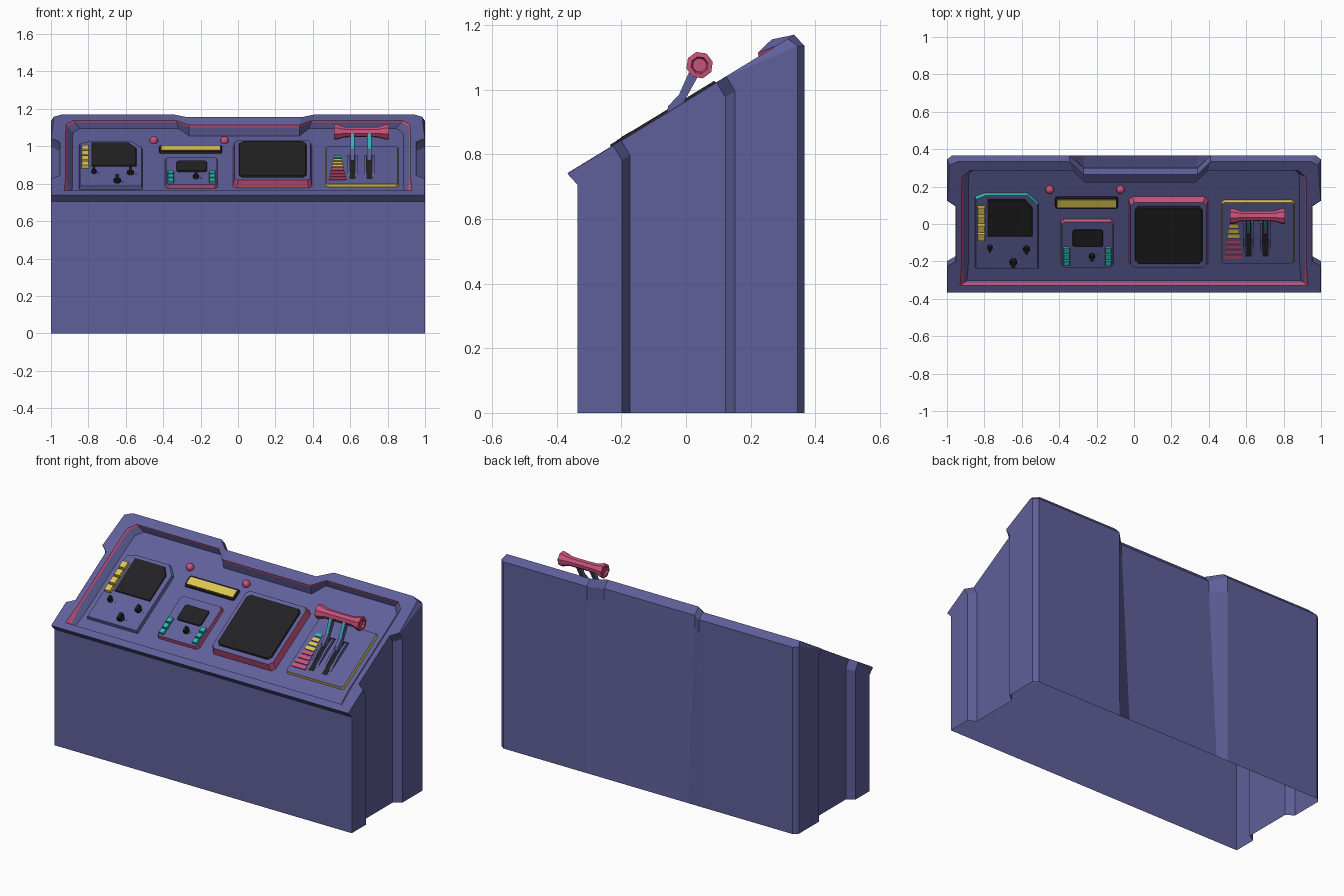
import bpy, bmesh, math
from mathutils import Vector, Matrix

if "Cube" in bpy.data.objects:
    bpy.data.objects.remove(bpy.data.objects["Cube"])

SL = 0.61                                   # slope of the desk top
TILT = math.atan(SL)
N = Vector((0, -math.sin(TILT), math.cos(TILT)))


def mat(name, rgb):
    m = bpy.data.materials.new(name)
    m.diffuse_color = (*rgb, 1)
    m.use_nodes = True
    m.node_tree.nodes["Principled BSDF"].inputs["Base Color"].default_value = m.diffuse_color
    return m


PURPLE = mat("purple", (0.115, 0.115, 0.325))
PINK = mat("pink", (0.58, 0.085, 0.2))
YELLOW = mat("yellow", (0.72, 0.56, 0.085))
TEAL = mat("teal", (0.03, 0.45, 0.45))
BLACK = mat("black", (0.016, 0.016, 0.017))


def finish(name, bm, mats, smooth=False):
    bmesh.ops.recalc_face_normals(bm, faces=bm.faces)
    me = bpy.data.meshes.new(name)
    bm.to_mesh(me)
    bm.free()
    for m in mats:
        me.materials.append(m)
    if smooth:
        me.shade_smooth()
        me.set_sharp_from_angle(angle=math.radians(40))
    ob = bpy.data.objects.new(name, me)
    bpy.context.collection.objects.link(ob)
    return ob


def top_z(y, d=0):
    return 0.74 + SL * (y + 0.367) + d


def P(x, y, w=0):
    """Point on the recessed floor, raised by w along its normal."""
    return Vector((x, y, 0.911 + SL * y)) + N * w


def loft(name, loops, mats, bands=(), open_start=False):
    """Bridge equal loops and cap the ends; bands lists pink strips."""
    bm = bmesh.new()
    rings = [[bm.verts.new(p) for p in lp] for lp in loops]
    n = len(rings[0])
    for k in range(len(rings) - 1):
        for i in range(n):
            j = (i + 1) % n
            f = bm.faces.new((rings[k][i], rings[k][j], rings[k + 1][j], rings[k + 1][i]))
            f.material_index = 1 if k in bands else 0
    if not open_start:
        bm.faces.new(rings[0])
    bm.faces.new(rings[-1])
    return finish(name, bm, mats)


def plate(name, pts, w0, w1, m, t=0.0, side=None, rule=lambda n: True):
    """Raised plate on the floor, tapered by t, with optional side colour."""
    cx = (min(p[0] for p in pts) + max(p[0] for p in pts)) / 2
    cy = (min(p[1] for p in pts) + max(p[1] for p in pts)) / 2
    bm = bmesh.new()
    a = [bm.verts.new(P(x, y, w0)) for x, y in pts]
    b = [bm.verts.new(P(x - math.copysign(t, x - cx), y - math.copysign(t, y - cy), w1))
         for x, y in pts]
    bm.faces.new(a)
    bm.faces.new(b)
    n = len(pts)
    for i in range(n):
        j = (i + 1) % n
        f = bm.faces.new((a[i], a[j], b[j], b[i]))
        out = Vector((pts[j][1] - pts[i][1], pts[i][0] - pts[j][0])).normalized()
        if side and rule(out):
            f.material_index = 1
    return finish(name, bm, [m, side] if side else [m])


def rect(x0, x1, y0, y1, c=0.0):
    """Counter-clockwise rectangle with corners cut by c."""
    if not c:
        return [(x0, y0), (x1, y0), (x1, y1), (x0, y1)]
    return [(x0 + c, y0), (x1 - c, y0), (x1, y0 + c), (x1, y1 - c),
            (x1 - c, y1), (x0 + c, y1), (x0, y1 - c), (x0, y0 + c)]


def prism_x(name, prof, x0, x1, m):
    return loft(name, [[(x, y, z) for y, z in prof] for x in (x0, x1)], [m])


def lathe(name, prof, n, M, m, smooth=True):
    """Revolve (radius, height) rings around local z, then place with M."""
    bm = bmesh.new()
    rings = [[bm.verts.new(M @ Vector((r * math.cos(2 * math.pi * i / n),
                                       r * math.sin(2 * math.pi * i / n), h)))
              for i in range(n)] for r, h in prof]
    for a, b in zip(rings, rings[1:]):
        for i in range(n):
            bm.faces.new((a[i], a[(i + 1) % n], b[(i + 1) % n], b[i]))
    bm.faces.new(rings[0])
    bm.faces.new(rings[-1])
    return finish(name, bm, [m], smooth)


def on_floor(x, y, w):
    return Matrix.Translation(P(x, y, w)) @ Matrix.Rotation(TILT, 4, 'X')


# ---- desk body, open underneath: plan loops from the ground over the rim into the recess
outer = [(-1, -.367), (1, -.367), (1, -.225), (.955, -.2), (.955, .095), (1, .125),
         (1, .345), (.972, .367), (.41, .367), (.34, .3), (-.27, .3), (-.345, .367),
         (-.972, .367), (-1, .345), (-1, .125), (-.955, .095), (-.955, -.2), (-1, -.225)]
ridge = [(-.998, -.364), (.998, -.364), (.998, -.225), (.953, -.2), (.953, .095), (.998, .125),
         (.985, .315), (.94, .335), (.41, .335), (.34, .265), (-.27, .265), (-.345, .335),
         (-.94, .335), (-.985, .315), (-.998, .125), (-.953, .095), (-.953, -.2), (-.998, -.225)]
inner = [(-.93, -.33), (.93, -.33), (.922, -.22), (.922, -.19), (.922, .09), (.922, .13),
         (.92, .25), (.88, .285), (.395, .285), (.33, .222), (-.262, .222), (-.33, .285),
         (-.88, .285), (-.92, .25), (-.922, .13), (-.922, .09), (-.922, -.19), (-.922, -.22)]
MID = (9, 10)                               # dipped middle of the back
NOTCH = (2, 3, 4, 5, 14, 15, 16, 17)        # side notches, cut square to the slope

ground, under_lip = [], []
for i, (x, y) in enumerate(outer):
    yy = -.335 if i < 2 else y + .027 if i in NOTCH else y
    zz = .705 if i < 2 else top_z(y) - .045 if i in NOTCH else 1.05
    ground.append((x, .367 if i in MID else yy, 0))
    under_lip.append((x, .304 if i in MID else yy, zz))
edge = [(x, y, 1.115 if i in MID else min(top_z(y), 1.135)) for i, (x, y) in enumerate(outer)]
crest = [(x, y, top_z(y, .03 if i in MID else .002)) for i, (x, y) in enumerate(ridge)]
lip = [(x, y, top_z(y, .015 if i in MID else 0)) for i, (x, y) in enumerate(inner)]
floor = [P(x * .96 if i not in MID else x, y + (.028 if y < -.3 else .016))
         for i, (x, y) in enumerate(inner)]
band = [Vector(a).lerp(b, .6 if i < 2 else .22) for i, (a, b) in enumerate(zip(lip, floor))]
loft("desk_body", [ground, under_lip, edge, crest, lip, band, floor], [PURPLE, PINK],
     bands=(4,), open_start=True)

# ---- left instrument panel
plate("left_panel", [(-.85, -.233), (-.51, -.233), (-.51, .115), (-.565, .167), (-.8, .167), (-.85, .147)],
      -.002, .02, PURPLE, .005, TEAL, lambda n: n.y > .2)
plate("left_screen", [(-.785, -.058), (-.543, -.058), (-.543, .1), (-.583, .145), (-.785, .145)],
      .018, .026, BLACK, .003)
for i in range(4):
    y = -.075 + i * .047
    plate(f"yellow_button_{i}", rect(-.838, -.795, y, y + .041), .018, .038, YELLOW, .003)


# ---- rotary knobs with a grip and a teal tick
def knob(name, x, y, r, w):
    lathe(name, [(r, 0), (r, .012), (r * .8, .016)], 12, on_floor(x, y, w), BLACK)
    plate(name + "_grip", rect(x - r * .5, x + r * .5, y - r * .95, y + r * .95), w + .01, w + .034, BLACK, .001)
    plate(name + "_tick", rect(x + r + .006, x + r + .016, y - .003, y + .003), w, w + .003, TEAL)


for i, (x, y, r) in enumerate([(-.77, -.112, .014), (-.645, -.19, .02), (-.575, -.12, .018)]):
    knob(f"left_knob_{i}", x, y, r, .019)

# ---- long yellow display with black frame
plate("display_frame", rect(-.422, -.084, .082, .148, .008), -.002, .01, BLACK, .003)
plate("display_glow", rect(-.408, -.097, .094, .136), .009, .013, YELLOW)

# ---- pink indicator lamps
for i, x in enumerate((-.45, -.072)):
    lathe(f"lamp_{i}", [(.022, -.002), (.022, .012), (.017, .023), (.008, .028)], 12, on_floor(x, .187, 0), PINK)

# ---- small centre panel
plate("small_panel", rect(-.39, -.108, -.225, .027, .012), -.002, .022, PURPLE, .005, PINK)
plate("small_screen", rect(-.33, -.165, -.112, -.017, .01), .02, .029, BLACK, .003)
for s, x in (("left", -.36), ("right", -.137)):
    for i in range(3):
        y = -.209 + i * .034
        plate(f"teal_button_{s}_{i}", rect(x - .017, x + .017, y, y + .029), .02, .035, TEAL, .002)
knob("small_knob", -.225, -.158, .016, .021)

# ---- large screen with pink surround
plate("big_screen_base", rect(-.027, .397, -.222, .148, .018), -.002, .044, PURPLE, .009, PINK)
plate("big_screen", rect(.004, .366, -.19, .119, .018), .042, .054, BLACK, .004)

# ---- throttle panel
plate("throttle_panel", rect(.468, .858, -.21, .128, .01), -.002, .016, PURPLE, .004, YELLOW)
for i in range(8):
    hw = .046 - i * .0038
    y = -.172 + i * .027
    c = PINK if i < 4 else YELLOW if i < 7 else TEAL
    plate(f"level_bar_{i}", rect(.533 - hw, .533 + hw, y, y + .018), .014, .022, c)

# ---- two levers in slots
arm = [(-.06, .925), (-.02, .925), (-.005, .965), (.05, 1.065), (.025, 1.085), (-.018, .988), (-.055, .95)]
stripe = [(-.014, .985), (.027, 1.078), (.022, 1.083), (-.0205, .988)]
for i, x in enumerate((.612, .702)):
    plate(f"slot_{i}", rect(x - .016, x + .016, -.165, .035), .012, .018, BLACK)
    for s in (-1, 1):
        fx = x + s * .021
        fin = [P(0, -.17, .01), P(0, .04, .01), P(0, .02, .035), P(0, -.06, .035)]
        prism_x(f"slot_fin_{i}_{s}", [(p.y, p.z) for p in fin], fx - .007, fx + .007, PURPLE)
    prism_x(f"lever_arm_{i}", arm, x - .011, x + .011, PURPLE)
    prism_x(f"lever_stripe_{i}", stripe, x - .008, x + .008, TEAL)

# ---- flared pink grip joining both levers, hollow at its ends
M = Matrix.Translation((.66, .042, 1.076)) @ Matrix.Rotation(math.pi / 2, 4, 'Y') @ Matrix.Rotation(.25, 4, 'Z')
lathe("lever_grip", [(.022, -.136), (.027, -.148), (.042, -.146), (.042, -.13), (.029, -.09), (.027, 0),
                     (.029, .09), (.042, .13), (.042, .146), (.027, .148), (.022, .136)], 8, M, PINK)
